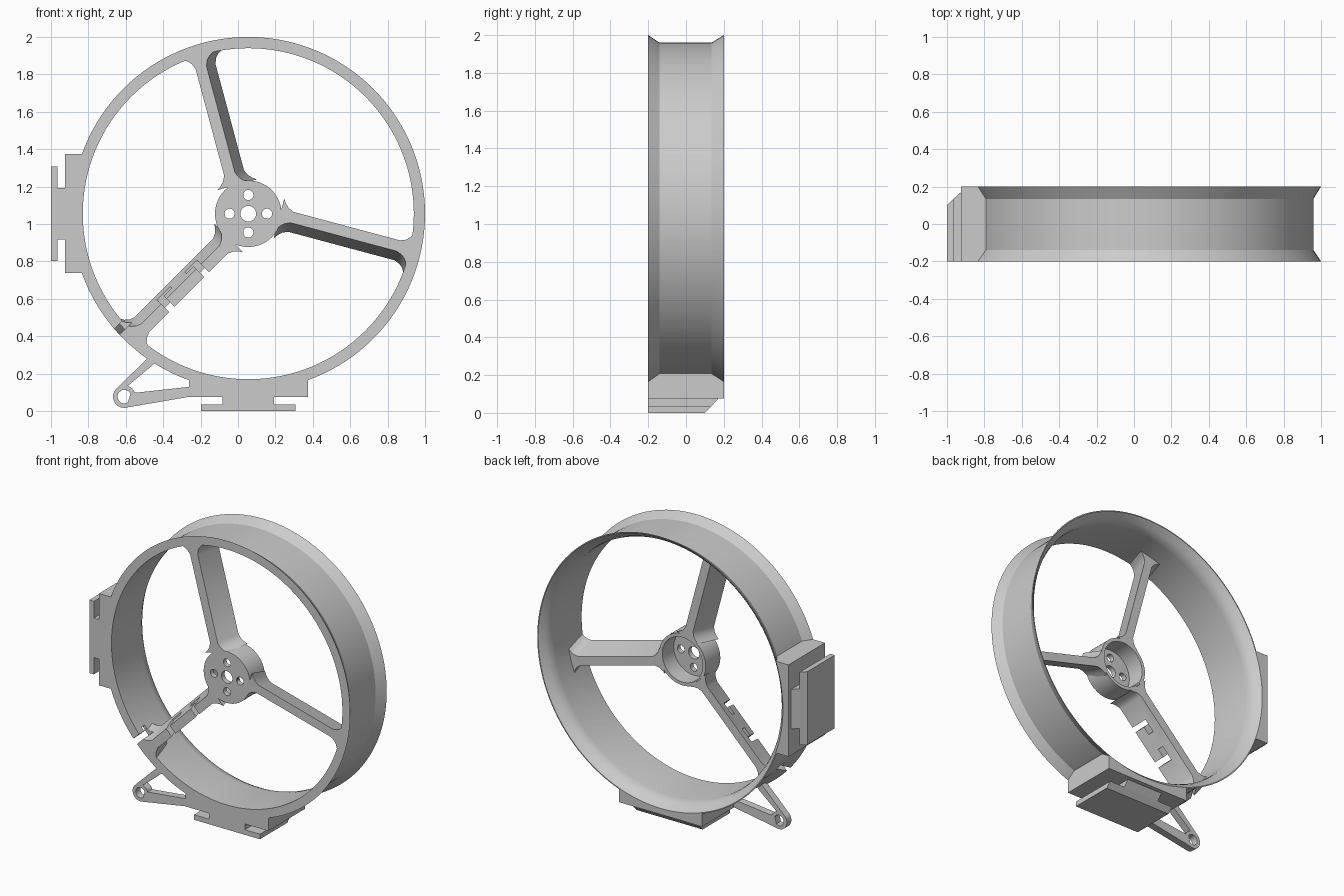
import bpy, bmesh
from math import sin, cos, radians, pi, asin

if "Cube" in bpy.data.objects:
    bpy.data.objects.remove(bpy.data.objects["Cube"])

HUB = (0.055, 0, 1.055)      # common axis of ring, hub and spokes
FRONT, BACK = -0.2, 0.2

grey = bpy.data.materials.new("light_grey_plastic")
grey.use_nodes = True
COLOUR = (0.6, 0.6, 0.6, 1)
grey.diffuse_color = COLOUR
grey.node_tree.nodes["Principled BSDF"].inputs["Base Color"].default_value = COLOUR


def finish(name, bm):
    bmesh.ops.recalc_face_normals(bm, faces=bm.faces)
    mesh = bpy.data.meshes.new(name)
    bm.to_mesh(mesh)
    bm.free()
    mesh.materials.append(grey)
    ob = bpy.data.objects.new(name, mesh)
    ob.location = HUB
    bpy.context.collection.objects.link(ob)
    return ob


def loft(name, a, b):
    """Solid between two matching outlines."""
    bm = bmesh.new()
    va, vb = [bm.verts.new(p) for p in a], [bm.verts.new(p) for p in b]
    bm.faces.new(va)
    bm.faces.new(vb)
    for i in range(len(va)):
        j = (i + 1) % len(va)
        bm.faces.new((va[i], va[j], vb[j], vb[i]))
    return finish(name, bm)


def place(t, s, y, angle):
    """t runs clockwise, s outward along the given angle."""
    a = radians(angle)
    return (s * cos(a) + t * sin(a), y, s * sin(a) - t * cos(a))


def prism(name, outline, y0, y1, angle=90, back=None):
    return loft(name, [place(t, s, y0, angle) for t, s in outline],
                [place(t, s, y1, angle) for t, s in back or outline])


def box(name, t0, t1, s0, s1, y0, y1, angle=90):
    return prism(name, [(t0, s0), (t1, s0), (t1, s1), (t0, s1)], y0, y1, angle)


def lathe(name, profile, centre=(0, 0), steps=128):
    """Closed (radius, y) profile turned about the y axis."""
    bm = bmesh.new()
    rows = []
    for i in range(steps):
        a = 2 * pi * i / steps
        rows.append([bm.verts.new((centre[0] + r * cos(a), y, centre[1] + r * sin(a)))
                     for r, y in profile])
    n = len(profile)
    for i in range(steps):
        p, q = rows[i], rows[(i + 1) % steps]
        for k in range(n):
            m = (k + 1) % n
            bm.faces.new((p[k], p[m], q[m], q[k]))
    return finish(name, bm)


def disc(name, x, z, radius, y0, y1, steps=32):
    pts = [(x + radius * cos(2 * pi * i / steps), z + radius * sin(2 * pi * i / steps))
           for i in range(steps)]
    return prism(name, pts, y0, y1)


def cut(target, cutters):
    for c in cutters:
        c.hide_render = True
        mod = target.modifiers.new("cut", 'BOOLEAN')
        mod.operation, mod.solver, mod.object = 'DIFFERENCE', 'EXACT', c
        bpy.context.view_layer.objects.active = target
        bpy.ops.object.modifier_apply(modifier=mod.name)
        bpy.data.objects.remove(c)


# Duct ring: flat front face, waisted outside, flared back lip
ring = lathe("duct_ring", [(0.945, FRONT), (0.885, FRONT), (0.885, 0.1), (0.89, 0.135),
                           (0.905, 0.165), (0.938, BACK), (0.945, BACK),
                           (0.905, 0.135), (0.905, -0.14)])
CABLE = 225
cut(ring, [box("slot", 0.03, 0.07, 0.83, 0.99, -0.25, -0.11, CABLE),
           box("hook", 0.05, 0.1, 0.83, 0.99, -0.145, -0.11, CABLE)])

# Motor cup, open at the back, with screw holes
hub = lathe("motor_cup", [(0.02, FRONT), (0.178, FRONT), (0.178, -0.04),
                          (0.155, -0.04), (0.155, -0.165), (0.02, -0.165)], steps=64)
holes = [disc("hole", 0, 0, 0.042, -0.3, 0)]
for x, z in ((1, 0), (-1, 0), (0, 1), (0, -1)):
    holes.append(disc("hole", x * 0.1, z * 0.1, 0.027, -0.3, 0))
holes.append(box("wire_exit", -0.01, 0.03, 0.14, 0.2, -0.1, 0, CABLE))
cut(hub, holes)

# Slanted spokes with filleted ends
flare = [(0.165, 0.055), (0.18, 0.033), (0.2, 0.014), (0.23, 0),
         (0.82, 0), (0.85, 0.012), (0.87, 0.03), (0.89, 0.065)]


def spoke_outline(t0, t1):
    return [(t0 - w, s) for s, w in flare] + [(t1 + w, s) for s, w in reversed(flare)]


for name, angle in (("upper_spoke", 105), ("side_spoke", -15), ("cable_spoke", CABLE)):
    spoke = prism(name, spoke_outline(-0.072, -0.012), FRONT, -0.04, angle,
                  spoke_outline(-0.022, 0.038))
    if angle == CABLE:
        # Hooked wire slots facing each other, and the ring slot
        for s0, s1, h0, h1 in ((0.37, 0.405, 0.38, 0.46), (0.63, 0.67, 0.57, 0.66)):
            cut(spoke, [box("slot", -0.3, 0.3, s0, s1, -0.25, -0.1, angle),
                        box("hook", -0.3, 0.3, h0, h1, -0.135, -0.1, angle)])
        cut(spoke, [box("slot", 0.03, 0.07, 0.8, 0.99, -0.25, -0.11, angle)])

# Two mounting feet: saddle block, neck and slide plate
HALF = 0.318


def saddle(radius):
    a = asin(HALF / radius)
    arc = [(radius * sin(a * i / 10), radius * cos(a * i / 10)) for i in range(-10, 11)]
    return arc + [(HALF, 0.98), (-HALF, 0.98)]


def slide(name, half, section, angle):
    return loft(name, [place(-half, s, y, angle) for s, y in section],
                [place(half, s, y, angle) for s, y in section])


for side, angle in (("bottom", -90), ("side", 180)):
    prism(side + "_saddle", saddle(0.895), FRONT, 0.14, angle)
    prism(side + "_saddle_back", saddle(0.895), 0.14, BACK, angle, saddle(0.941))
    slide(side + "_neck", 0.137, [(0.975, FRONT), (0.975, 0.175), (1.02, 0.135),
                                  (1.02, FRONT)], angle)
    slide(side + "_plate", 0.253, [(1.02, FRONT), (1.02, 0.135), (1.055, 0.1),
                                   (1.055, FRONT)], angle)

# Tie loop with two arms at the lower corner
LOOP = (-0.663, -0.978)
TIE_BACK = FRONT + 0.05
lathe("tie_loop", [(0.036, FRONT), (0.06, FRONT), (0.06, TIE_BACK), (0.036, TIE_BACK)],
      LOOP, 40)
prism("tie_arm_upper", [(-0.7, -0.93), (-0.53, -0.765), (-0.5, -0.8), (-0.667, -0.94)],
      FRONT, TIE_BACK)
prism("tie_arm_lower", [(-0.65, -1.036), (-0.31, -0.978), (-0.31, -0.925), (-0.63, -0.975 + 0.015)],
      FRONT, TIE_BACK)

# Smooth the curved walls, keep the edges crisp
for ob in bpy.context.scene.objects:
    ob.select_set(ob.type == 'MESH')
bpy.context.view_layer.objects.active = ring
bpy.ops.object.shade_smooth_by_angle(angle=radians(30))
